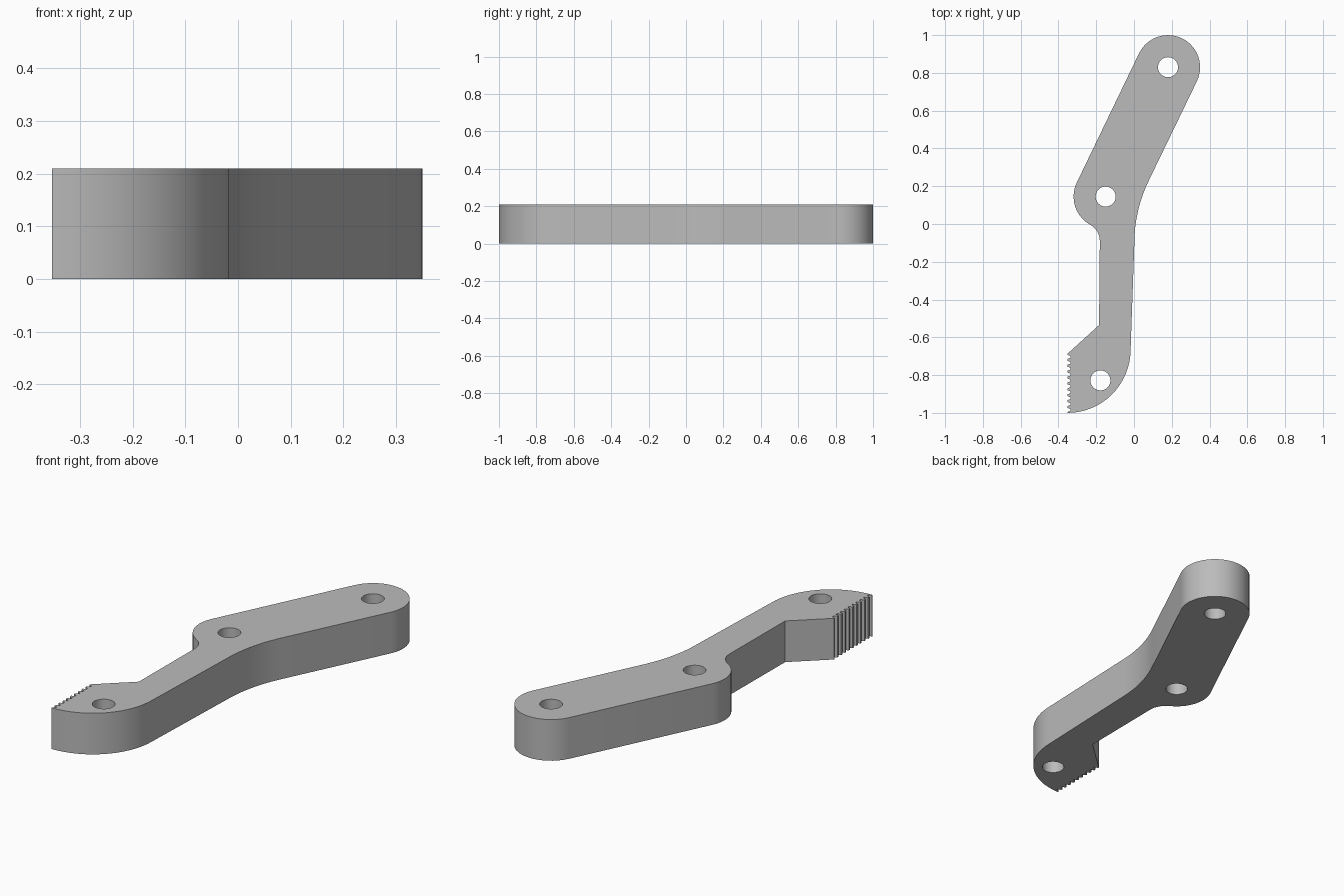
import bpy, bmesh
from math import sin, cos, radians, atan2, degrees
from mathutils import Vector

cube = bpy.data.objects.get("Cube")
if cube:
    bpy.data.objects.remove(cube, do_unlink=True)

HEIGHT, BOSS, HOLE = 0.21, 0.17, 0.053
top_pin = Vector((0.18, 0.83))
mid_pin = Vector((-0.15, 0.145))
jaw_pin = Vector((-0.178, -0.828))

grey = bpy.data.materials.new("plain grey")
grey.use_nodes = True
colour = (0.5, 0.5, 0.5, 1)
grey.diffuse_color = colour
grey.node_tree.nodes["Principled BSDF"].inputs["Base Color"].default_value = colour


def arc(centre, radius, start, end, steps):
    """Points on an arc, angles in degrees."""
    angles = [radians(start + (end - start) * i / steps) for i in range(steps + 1)]
    return [(centre[0] + radius * cos(a), centre[1] + radius * sin(a)) for a in angles]


def prism(name, outline, bottom, top):
    """Extrude a closed outline straight up."""
    bm = bmesh.new()
    face = bm.faces.new([bm.verts.new((x, y, bottom)) for x, y in outline])
    grown = bmesh.ops.extrude_face_region(bm, geom=[face])["geom"]
    verts = [v for v in grown if isinstance(v, bmesh.types.BMVert)]
    bmesh.ops.translate(bm, verts=verts, vec=(0, 0, top - bottom))
    bmesh.ops.recalc_face_normals(bm, faces=bm.faces)
    mesh = bpy.data.meshes.new(name)
    bm.to_mesh(mesh)
    bm.free()
    mesh.materials.append(grey)
    obj = bpy.data.objects.new(name, mesh)
    bpy.context.collection.objects.link(obj)
    return obj


# Outline, anticlockwise from the toe: rounded jaw, outer bend, upper bar
tilt = degrees(atan2(*(top_pin - mid_pin).yx)) - 90
outline = arc((-0.353, -0.665), 0.335, -90, 0, 16)
outline += arc((0.752, -0.1), 0.75, 180, 180 + tilt, 8)
outline += arc(top_pin, BOSS, tilt, tilt + 180, 20)
outline += arc(mid_pin, BOSS, tilt + 180, 241, 10)

# Inner fillet, straight shank and sloped jaw shoulder
fillet = mid_pin + Vector((cos(radians(241)), sin(radians(241)))) * (BOSS + 0.1)
outline += arc(fillet, 0.1, 61, 0, 8)[1:]
outline += [(-0.185, -0.535), (-0.353, -0.688)]

# Row of teeth down the gripping face
TEETH = 10
pitch = (1 - 0.688) / TEETH
for i in range(TEETH):
    y = -0.688 - i * pitch
    outline += [(-0.353, y - 0.15 * pitch), (-0.336, y - 0.35 * pitch),
                (-0.336, y - 0.65 * pitch), (-0.353, y - 0.85 * pitch)]

lever = prism("toothed_lever", outline, 0, HEIGHT)

# Pin holes
for pin in (top_pin, mid_pin, jaw_pin):
    cutter = prism("hole_cutter", arc(pin, HOLE, 0, 348.75, 31), -0.1, HEIGHT + 0.1)
    cutter.hide_render = True
    cut = lever.modifiers.new("pin_hole", "BOOLEAN")
    cut.operation, cut.solver, cut.object = "DIFFERENCE", "EXACT", cutter
    bpy.context.view_layer.objects.active = lever
    bpy.ops.object.modifier_apply(modifier=cut.name)
    bpy.data.objects.remove(cutter, do_unlink=True)

# Smooth rounded walls, keep rims and teeth crisp
bpy.ops.object.select_all(action="DESELECT")
lever.select_set(True)
bpy.context.view_layer.objects.active = lever
bpy.ops.object.shade_smooth_by_angle(angle=radians(30))
